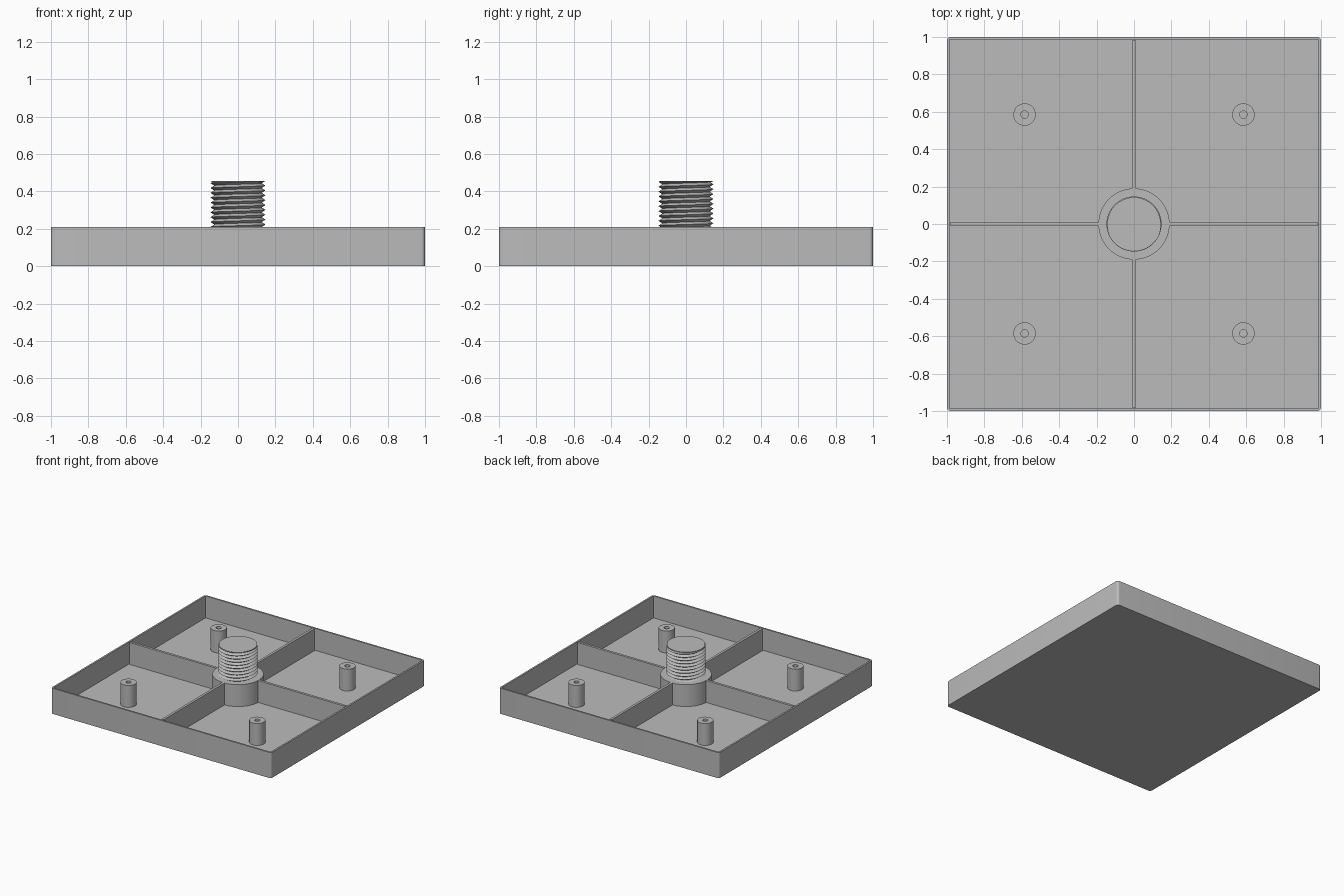
import bpy, bmesh, math
from mathutils import Matrix

if "Cube" in bpy.data.objects:
    bpy.data.objects.remove(bpy.data.objects["Cube"], do_unlink=True)

FLOOR, RIM, TOP = 0.03, 0.21, 0.455
WALL = 0.02

grey = bpy.data.materials.new("plain grey")
grey.use_nodes = True
colour = (0.5, 0.5, 0.5, 1)
grey.diffuse_color = colour
grey.node_tree.nodes["Principled BSDF"].inputs["Base Color"].default_value = colour


def finish(bm, name, smooth=True):
    bmesh.ops.remove_doubles(bm, verts=bm.verts, dist=1e-5)
    bmesh.ops.recalc_face_normals(bm, faces=bm.faces)
    mesh = bpy.data.meshes.new(name)
    bm.to_mesh(mesh)
    bm.free()
    mesh.materials.append(grey)
    obj = bpy.data.objects.new(name, mesh)
    bpy.context.collection.objects.link(obj)
    if smooth:
        bpy.ops.object.select_all(action="DESELECT")
        obj.select_set(True)
        bpy.context.view_layer.objects.active = obj
        bpy.ops.object.shade_smooth_by_angle(angle=math.radians(30))
    return obj


def box(bm, size, centre):
    matrix = Matrix.Translation(centre) @ Matrix.Diagonal((*size, 1))
    bmesh.ops.create_cube(bm, size=1, matrix=matrix)


def revolve(name, profile, steps=48):
    bm = bmesh.new()
    verts = [bm.verts.new((r, 0, z)) for r, z in profile]
    edges = [bm.edges.new(pair) for pair in zip(verts, verts[1:])]
    bmesh.ops.spin(bm, geom=verts + edges, cent=(0, 0, 0), axis=(0, 0, 1),
                   angle=math.tau, steps=steps)
    return finish(bm, name)


# Open tray: a box with a sunken top and rounded upright corners
bm = bmesh.new()
box(bm, (2, 2, RIM), (0, 0, RIM / 2))
top = max(bm.faces, key=lambda f: f.calc_center_median().z)
bmesh.ops.inset_individual(bm, faces=[top], thickness=WALL)
sunk = bmesh.ops.extrude_discrete_faces(bm, faces=[top])["faces"][0]
bmesh.ops.translate(bm, verts=sunk.verts, vec=(0, 0, FLOOR - RIM))
uprights = [e for e in bm.edges
            if abs(e.verts[0].co.z - e.verts[1].co.z) > 0.1
            and all(abs(v.co.x) > 0.99 for v in e.verts)]
bmesh.ops.bevel(bm, geom=uprights, offset=WALL, segments=6, profile=0.5,
                affect="EDGES")
finish(bm, "tray")

# Cross ribs from the central boss to the walls
for i, side in enumerate(("left", "back", "right", "front")):
    bm = bmesh.new()
    start, end = 0.18, 1 - WALL
    box(bm, (end - start, WALL, RIM - FLOOR),
        ((start + end) / 2, 0, (RIM + FLOOR) / 2))
    bm.transform(Matrix.Rotation(i * math.pi / 2, 4, "Z"))
    finish(bm, side + "_rib", smooth=False)

# Central boss
revolve("central_boss", [(0.19, FLOOR), (0.19, RIM), (0, RIM)], 64)

# Hollow screw posts
for x, across in ((0.585, "left"), (-0.585, "right")):
    for y, along in ((-0.585, "front"), (0.585, "back")):
        post = revolve(f"{along}_{across}_post",
                       [(0.06, FLOOR), (0.06, RIM), (0.02, RIM),
                        (0.02, FLOOR), (0, FLOOR)], 32)
        post.location = (x, y, 0)

# Threaded stud: a helical ridge clipped flat at both ends
PITCH, ROOT, CREST, SIDES = 0.026, 0.127, 0.147, 64
bm = bmesh.new()
rows = 2 * math.ceil((TOP - RIM) / PITCH) + 6
columns = []
for i in range(SIDES + 1):
    turn = i / SIDES
    column = []
    for k in range(rows):
        z = RIM + PITCH * (k / 2 - 2 + turn)
        z = min(max(z, RIM), TOP)
        phase = ((z - RIM) / PITCH - turn) % 1
        radius = ROOT + (CREST - ROOT) * (1 - abs(2 * phase - 1))
        angle = turn * math.tau
        column.append(bm.verts.new((radius * math.cos(angle),
                                    radius * math.sin(angle), z)))
    columns.append(column)
for a, b in zip(columns, columns[1:]):
    for k in range(rows - 1):
        bm.faces.new((a[k], b[k], b[k + 1], a[k + 1]))
bmesh.ops.dissolve_degenerate(bm, dist=1e-5, edges=bm.edges)
finish(bm, "threaded_stud")

# Flat end of the stud
revolve("stud_end", [(0, TOP - 0.006), (0.143, TOP - 0.006),
                     (0.143, TOP), (0, TOP)], 64)
